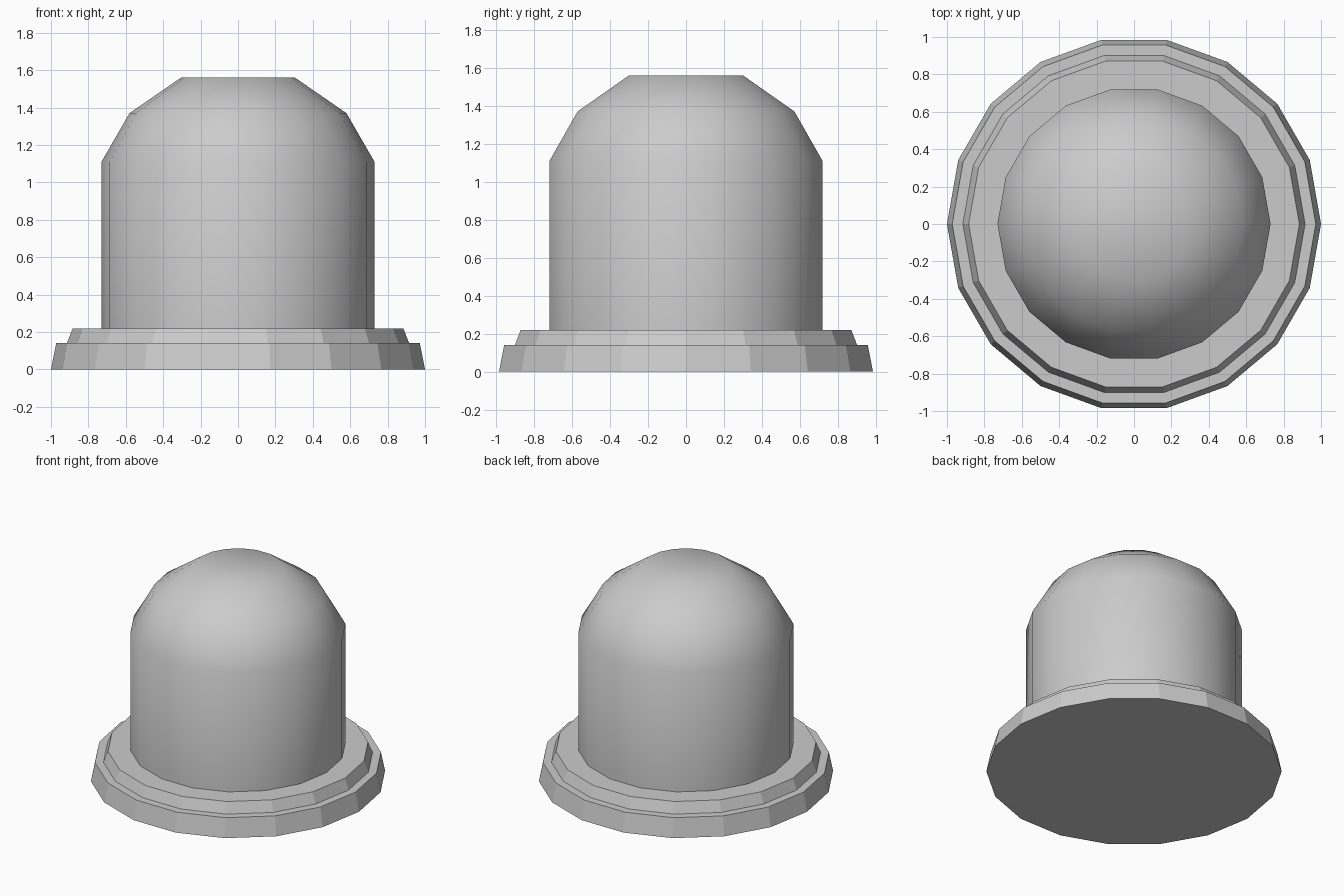
import bpy, bmesh
from math import cos, sin, tau

if "Cube" in bpy.data.objects:
    bpy.data.objects.remove(bpy.data.objects["Cube"])

SIDES = 18


def lathe(name, profile, smooth):
    """Revolve (radius, z) points around z and close both ends."""
    bm = bmesh.new()
    rings = [[bm.verts.new((r * cos(tau * i / SIDES), r * sin(tau * i / SIDES), z))
              for i in range(SIDES)] for r, z in profile]
    for low, high in zip(rings, rings[1:]):
        for i in range(SIDES):
            j = (i + 1) % SIDES
            bm.faces.new((low[i], low[j], high[j], high[i]))
    if not smooth:
        bm.faces.new(rings[0][::-1])
    # the dome is open below, where it meets the base
    bm.faces.new(rings[-1])
    for f in bm.faces:
        f.smooth = smooth
    mesh = bpy.data.meshes.new(name)
    bm.to_mesh(mesh)
    bm.free()
    obj = bpy.data.objects.new(name, mesh)
    bpy.context.collection.objects.link(obj)
    return obj


# Stepped, faceted base
lathe("base", [(1.0, 0), (0.972, 0.14), (0.915, 0.14), (0.884, 0.22)], False)

# Smooth domed cover
lathe("dome", [(0.73, 0.22), (0.73, 1.11), (0.58, 1.37), (0.305, 1.56)], True)
